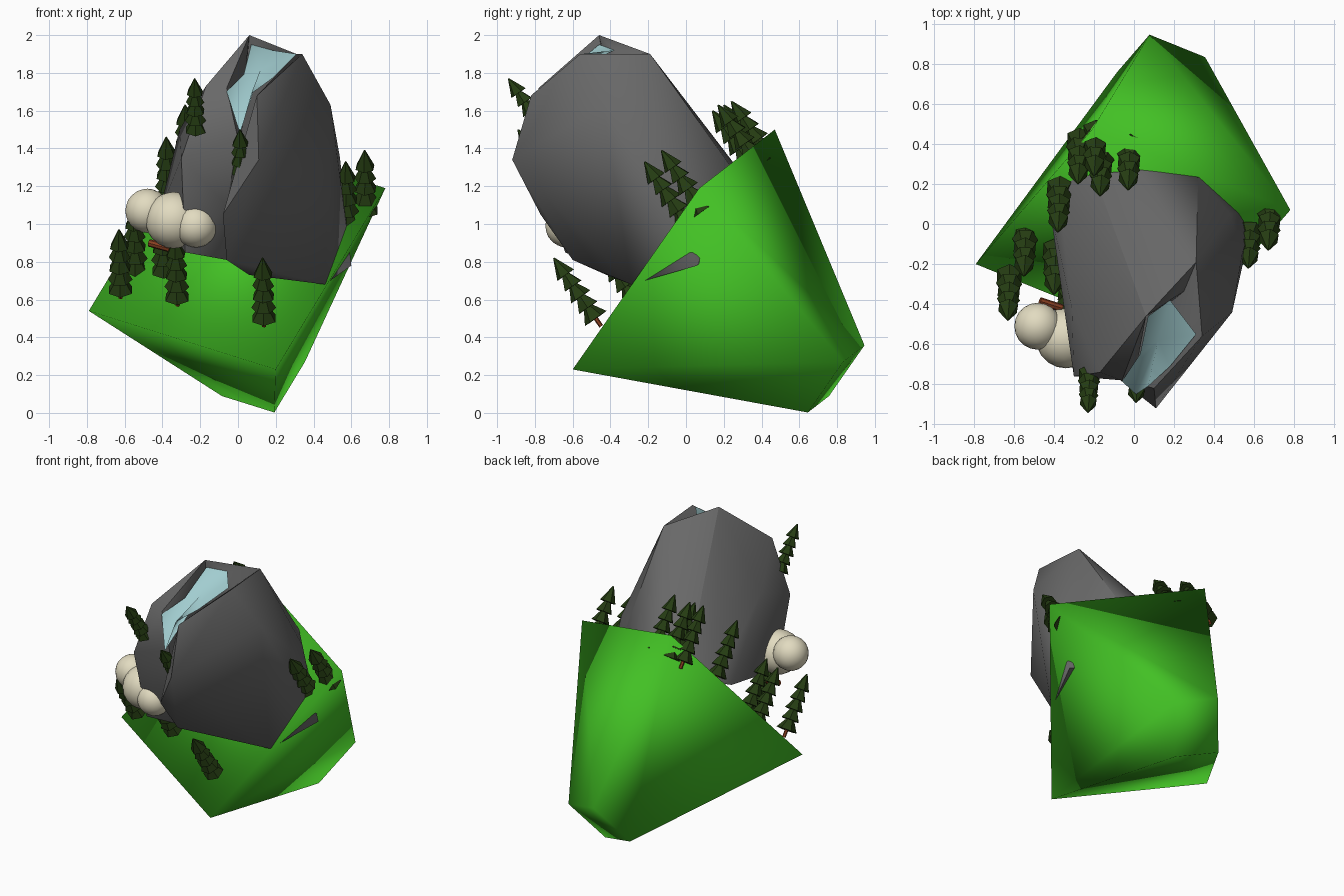
import bpy, bmesh, math
from mathutils import Vector, Matrix

if "Cube" in bpy.data.objects:
    bpy.data.objects.remove(bpy.data.objects["Cube"])


def material(name, rgb):
    m = bpy.data.materials.new(name)
    m.diffuse_color = (*rgb, 1)
    m.use_nodes = True
    m.node_tree.nodes["Principled BSDF"].inputs["Base Color"].default_value = m.diffuse_color
    return m


GRASS = material("grass", (0.055, 0.53, 0.018))
ROCK = material("rock", (0.14, 0.14, 0.14))
ICE = material("ice", (0.36, 0.61, 0.63))
LEAF = material("leaf", (0.018, 0.045, 0.006))
WOOD = material("wood", (0.25, 0.05, 0.015))
CLOUD = material("cloud", (0.76, 0.71, 0.53))


def finish(bm, name, mats, angle=None):
    me = bpy.data.meshes.new(name)
    bmesh.ops.recalc_face_normals(bm, faces=bm.faces[:])
    bm.to_mesh(me)
    bm.free()
    ob = bpy.data.objects.new(name, me)
    bpy.context.collection.objects.link(ob)
    for m in mats:
        me.materials.append(m)
    if angle:
        bpy.ops.object.select_all(action='DESELECT')
        ob.select_set(True)
        bpy.context.view_layer.objects.active = ob
        bpy.ops.object.shade_smooth_by_angle(angle=math.radians(angle))
    return ob


def hull(name, pts, mat, angle):
    bm = bmesh.new()
    for p in pts:
        bm.verts.new(p)
    bmesh.ops.convex_hull(bm, input=bm.verts[:])
    loose = [v for v in bm.verts if not v.link_faces]
    bmesh.ops.delete(bm, geom=loose, context='VERTS')
    return finish(bm, name, [mat], angle)


# Tilted ground block: a rectangle tapering to a small rectangle underneath
side = Vector((0.99, -0.40, -0.31))
depth = Vector((0.58, 0.67, 0.96))
bm = bmesh.new()
rings = []
for centre, s in ((Vector((-0.005, -0.065, 0.865)), 0.5), (Vector((0.135, 0.795, 0.18)), 0.14)):
    rings.append([bm.verts.new(centre + side * a * s + depth * b * s)
                  for a, b in ((-1, -1), (1, -1), (1, 1), (-1, 1))])
bm.faces.new(rings[0])
bm.faces.new(rings[1][::-1])
for i in range(4):
    j = (i + 1) % 4
    bm.faces.new((rings[0][i], rings[1][i], rings[1][j], rings[0][j]))
finish(bm, "ground_block", [GRASS], 180)

# Mountain: three overlapping rock masses with a gully between the front two
peak, saddle, back_top = (0.06, -0.46, 2.0), (0.18, -0.38, 1.92), (0.31, -0.19, 1.9)
hull("mountain_left", [
    peak, (-0.17, -0.74, 1.73), (-0.06, -0.78, 1.72), (-0.30, -0.76, 1.35),
    (0, -0.78, 1.45), (-0.06, -0.72, 1.1), (-0.28, -0.64, 0.85), (-0.06, -0.55, 0.81),
    (-0.31, -0.42, 1.5), (-0.42, 0.08, 1.05), (-0.38, 0.2, 1.1), (-0.2, 0.25, 1.25),
    (0.0, 0.1, 1.0)], ROCK, 50)
hull("mountain_right", [
    (0.34, -0.56, 1.9), back_top, (0.10, -0.82, 1.68), (0.11, -0.92, 1.34),
    (-0.08, -0.77, 1.05), (-0.06, -0.60, 0.81), (0.06, -0.42, 0.73), (0.46, -0.29, 0.68),
    (0.49, -0.44, 1.63), (0.54, -0.15, 1.35), (0.48, 0.05, 1.3), (0.32, 0.24, 1.3),
    (0.60, 0.06, 0.78), (0.1, 0.2, 0.95)], ROCK, 50)
hull("mountain_back", [
    peak, saddle, back_top, (0.32, 0.24, 1.3), (0.03, 0.27, 1.3), (-0.2, 0.25, 1.25),
    (-0.38, 0.2, 1.1), (-0.42, 0.08, 1.05), (-0.31, -0.42, 1.5), (0.48, 0.05, 1.25),
    (0.54, -0.15, 1.35), (0.5, -0.2, 0.9)], ROCK, 50)

# Ice sheet lying in the summit bowl and spilling forward
bm = bmesh.new()
rim = [bm.verts.new(p) for p in (
    (0.07, -0.46, 1.95), saddle, (0.31, -0.55, 1.90), (0.18, -0.71, 1.77),
    (0.07, -0.81, 1.69), (0.01, -0.85, 1.48), (-0.06, -0.785, 1.70), (0.03, -0.65, 1.79))]
mid = bm.verts.new((0.12, -0.58, 1.82))
for i in range(8):
    bm.faces.new((rim[i], rim[(i + 1) % 8], mid))
finish(bm, "summit_ice", [ICE], 120)


# Trees: stacked cones on a trunk, all leaning forward; located by their tips
LEAN = Vector((-0.02, -0.57, 0.82)).normalized()


def cone(bm, z, h, r1, r2, seg, index, turn=0):
    mat = Matrix.Translation((0, 0, z + h / 2)) @ Matrix.Rotation(turn, 4, 'Z')
    old = set(bm.faces)
    bmesh.ops.create_cone(bm, cap_ends=True, segments=seg, radius1=r1, radius2=r2,
                          depth=h, matrix=mat)
    for f in set(bm.faces) - old:
        f.material_index = index


def tree(n, tip, scale=1.0):
    bm = bmesh.new()
    cone(bm, 0, 0.1, 0.012, 0.012, 6, 1)
    for i in range(5):
        cone(bm, 0.05 + 0.07 * i, 0.11, 0.07 - 0.004 * i, 0.004, 6, 0, i * 0.5)
    ob = finish(bm, f"pine_tree_{n}", [LEAF, WOOD])
    rot = LEAN.to_track_quat('Z', 'Y').to_matrix().to_4x4()
    base = Vector(tip) - LEAN * 0.44 * scale
    ob.matrix_world = Matrix.Translation(base) @ rot @ Matrix.Scale(scale, 4)


tips = [
    (0.13, -0.70, 0.82), (-0.33, -0.50, 0.93), (-0.63, -0.48, 0.97), (-0.55, -0.26, 1.08),
    (-0.40, -0.35, 1.07), (-0.38, -0.04, 1.46), (-0.23, -0.94, 1.77), (0.01, -0.89, 1.50),
    (0.57, -0.22, 1.33), (0.67, -0.13, 1.39), (-0.28, 0.20, 1.63), (-0.17, 0.14, 1.60),
    (-0.03, 0.17, 1.63), (-0.20, 0.24, 1.65)]
for n, tip in enumerate(tips, 1):
    tree(n, tip, 0.85 if n in (7, 8) else 1.0)

# Cloud of three puffs
bm = bmesh.new()
for c, r in (((-0.48, -0.51, 1.07), 0.117), ((-0.34, -0.57, 1.02), 0.15),
             ((-0.225, -0.63, 0.99), 0.115)):
    bmesh.ops.create_icosphere(bm, subdivisions=3, radius=r, matrix=Matrix.Translation(c))
finish(bm, "cloud", [CLOUD], 40)

# Small log under the cloud
a, b = Vector((-0.47, -0.385, 0.90)), Vector((-0.36, -0.42, 0.87))
bm = bmesh.new()
m = Matrix.Translation((a + b) / 2) @ (b - a).to_track_quat('Z', 'Y').to_matrix().to_4x4()
bmesh.ops.create_cone(bm, cap_ends=True, segments=8, radius1=0.02, radius2=0.02,
                      depth=(b - a).length, matrix=m)
finish(bm, "log", [WOOD], 40)
